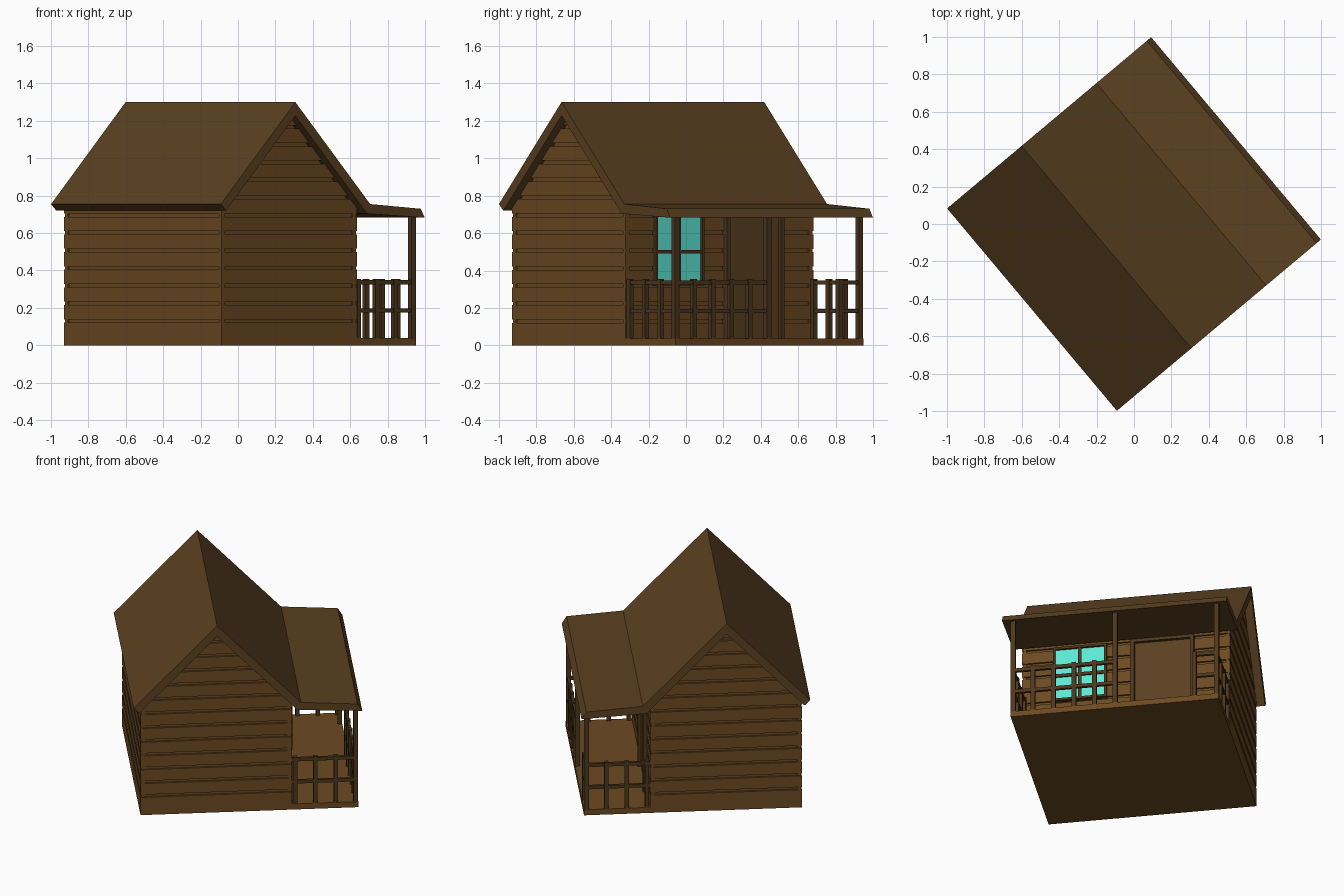
import bpy, bmesh, math
from mathutils import Matrix

if "Cube" in bpy.data.objects:
    bpy.data.objects.remove(bpy.data.objects["Cube"])

# The cabin is laid out on local axes: u across the ridge (porch at +u), v along it,
# then turned 40 degrees about z.
TURN = Matrix.Rotation(math.radians(40), 4, 'Z')


def material(name, rgb):
    m = bpy.data.materials.new(name)
    m.diffuse_color = (*rgb, 1)
    m.use_nodes = True
    m.node_tree.nodes["Principled BSDF"].inputs["Base Color"].default_value = m.diffuse_color
    return m


WOOD = material("log_brown", (0.150, 0.068, 0.016))
ROOF = material("roof_brown", (0.105, 0.052, 0.015))
TRIM = material("trim_brown", (0.075, 0.038, 0.012))
GLASS = material("window_teal", (0.11, 0.80, 0.66))


def prisms(name, parts, mat):
    """parts: (profile of (u, z), v0, v1); all extruded along v into one object"""
    bm = bmesh.new()
    for prof, v0, v1 in parts:
        a = [bm.verts.new((u, v0, z)) for u, z in prof]
        b = [bm.verts.new((u, v1, z)) for u, z in prof]
        n = len(prof)
        bm.faces.new(a)
        bm.faces.new(b[::-1])
        for i in range(n):
            j = (i + 1) % n
            bm.faces.new((a[j], a[i], b[i], b[j]))
    bmesh.ops.recalc_face_normals(bm, faces=bm.faces)
    bm.transform(TURN)
    me = bpy.data.meshes.new(name)
    bm.to_mesh(me)
    bm.free()
    me.materials.append(mat)
    ob = bpy.data.objects.new(name, me)
    bpy.context.collection.objects.link(ob)
    return ob


def box(u0, u1, v0, v1, z0, z1):
    return ([(u0, z0), (u1, z0), (u1, z1), (u0, z1)], v0, v1)


UC, HW, HV = -0.192, 0.472, 0.655      # ridge position, wall half width and half length
APEX, SLOPE = 1.2275, 1.046            # underside of the roof
KNEE = APEX - SLOPE * HW               # where walls meet the roof
WALL = UC + HW                         # porch wall face


def slab(z0, z1, inset=0.0):
    """House cross-section between two heights, clipped by the roof slope"""
    zs = [z0] + ([KNEE] if z0 < KNEE < z1 else []) + [z1]
    half = [(min(HW, (APEX - z) / SLOPE) - inset, z) for z in zs]
    right = [(UC + max(h, 0.002), z) for h, z in half]
    left = [(UC - max(h, 0.002), z) for h, z in reversed(half)]
    return right + left


# Wall core, stacked logs with gaps, and corner fillers
prisms("wall_core", [(slab(0.0, 1.20, 0.012), -HV + 0.012, HV - 0.012)], WOOD)
GROOVES = [0.13 + 0.0943 * k for k in range(12)]
edges = [0.0] + [g + s * 0.009 for g in GROOVES for s in (-1, 1)] + [1.222]
prisms("log_walls", [(slab(edges[i], edges[i + 1]), -HV, HV)
                     for i in range(0, len(edges), 2)], WOOD)
corners = []
for su in (-1, 1):
    for sv in (-1, 1):
        u, v = UC + su * (HW - 0.016), sv * (HV - 0.016)
        corners.append(box(u - 0.012, u + 0.012, v - 0.012, v + 0.012, 0.0, 0.72))
prisms("wall_corners", corners, WOOD)

# Roof with porch extension as one folded profile
prisms("roof", [([(-0.712, 0.755), (UC, 1.3), (0.33, 0.755), (0.682, 0.73),
                  (0.712, 0.682), (0.308, 0.704), (UC, APEX), (-0.676, 0.72)],
                 -0.706, 0.706)], ROOF)

# Porch floor
prisms("porch_floor", [box(WALL - 0.02, 0.692, -HV, HV, 0.0, 0.038)], WOOD)

# Porch posts
PU, PV = 0.676, 0.64
prisms("porch_posts", [box(PU - 0.015, PU + 0.015, v - 0.015, v + 0.015, 0.03, 0.70)
                       for v in (-PV, 0, PV)], TRIM)

# Railings: two sides, a full front bay and a short piece beside the entry
rails = []
for z in (0.185, 0.337):
    for s in (-1, 1):
        rails.append(box(WALL, PU, s * PV - 0.009, s * PV + 0.009, z - 0.011, z + 0.011))
    for v0, v1 in ((-PV, 0), (0.49, PV)):
        rails.append(box(PU - 0.009, PU + 0.009, v0, v1, z - 0.011, z + 0.011))
prisms("porch_rails", rails, TRIM)
spots = [(u, s * PV) for s in (-1, 1) for u in (0.299, 0.426, 0.553)]
spots += [(PU, v) for v in (-0.516, -0.387, -0.258, -0.129, 0.50)]
prisms("balusters", [box(u - 0.013, u + 0.013, v - 0.013, v + 0.013, 0.037, 0.355)
                     for u, v in spots], TRIM)

# Door with frame
D0, D1, DT = 0.055, 0.405, 0.685
prisms("door", [box(WALL - 0.02, WALL + 0.004, D0, D1, 0.03, DT)], ROOF)
prisms("door_frame", [box(WALL - 0.02, WALL + 0.025, D0 - 0.025, D0, 0.03, DT + 0.022),
                      box(WALL - 0.02, WALL + 0.025, D1, D1 + 0.025, 0.03, DT + 0.022),
                      box(WALL - 0.02, WALL + 0.025, D0, D1, DT, DT + 0.022)], TRIM)

# Window with frame and crossbars
W0, W1, WZ0, WZ1 = -0.444, -0.135, 0.335, 0.685
VM, ZM, F = (W0 + W1) / 2, 0.50, WALL + 0.018
prisms("window_glass", [box(WALL - 0.02, WALL + 0.003, W0, W1, WZ0, WZ1)], GLASS)
prisms("window_frame", [box(WALL - 0.02, F, W0 - 0.015, W0, WZ0, WZ1),
                        box(WALL - 0.02, F, W1, W1 + 0.015, WZ0, WZ1),
                        box(WALL - 0.02, F, W0 - 0.015, W1 + 0.015, WZ0 - 0.015, WZ0),
                        box(WALL - 0.02, F, W0 - 0.015, W1 + 0.015, WZ1, WZ1 + 0.015),
                        box(WALL - 0.02, F - 0.005, VM - 0.01, VM + 0.01, WZ0, WZ1),
                        box(WALL - 0.02, F - 0.005, W0, W1, ZM - 0.01, ZM + 0.01)], TRIM)
